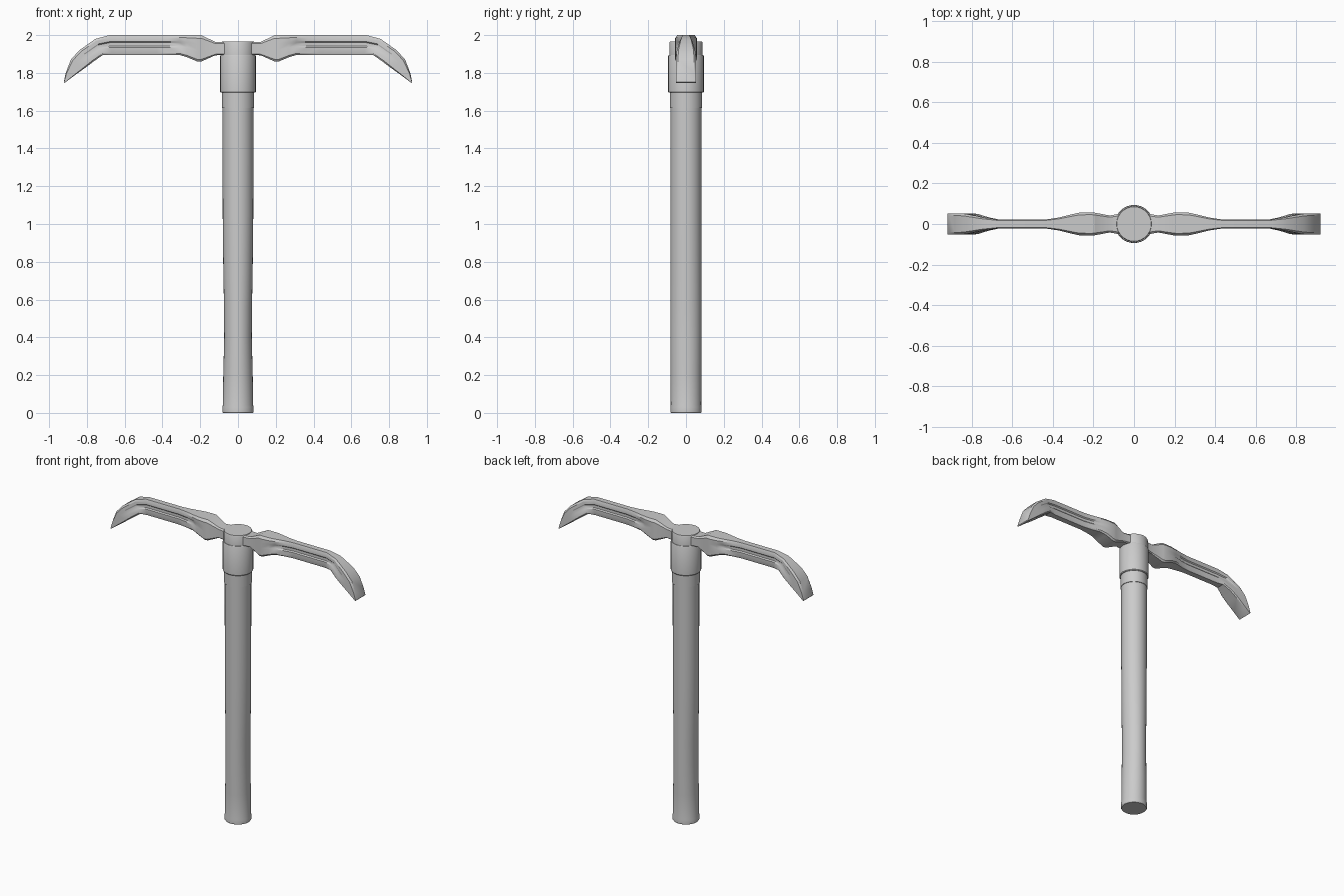
import bpy, bmesh, math

if "Cube" in bpy.data.objects:
    bpy.data.objects.remove(bpy.data.objects["Cube"])


def finish(name, rings, angle=30, mirror=False):
    """Skin a list of closed vertex rings and cap both ends."""
    bm = bmesh.new()
    loops = [[bm.verts.new(p) for p in ring] for ring in rings]
    n = len(loops[0])
    for a, b in zip(loops, loops[1:]):
        for i in range(n):
            j = (i + 1) % n
            bm.faces.new((a[i], a[j], b[j], b[i]))
    if not mirror:
        bm.faces.new(loops[0])
    bm.faces.new(loops[-1])
    bmesh.ops.recalc_face_normals(bm, faces=bm.faces)
    me = bpy.data.meshes.new(name)
    bm.to_mesh(me)
    bm.free()
    ob = bpy.data.objects.new(name, me)
    bpy.context.collection.objects.link(ob)
    if mirror:
        ob.modifiers.new("mirror", 'MIRROR').use_clip = True
    bpy.ops.object.select_all(action='DESELECT')
    bpy.context.view_layer.objects.active = ob
    ob.select_set(True)
    bpy.ops.object.shade_smooth_by_angle(angle=math.radians(angle))
    return ob


def turned(name, profile, sides=32):
    """Elliptical turned part; profile rows are (x radius, y radius, z)."""
    rings = []
    for rx, ry, z in profile:
        rings.append([(rx * math.cos(t), ry * math.sin(t), z)
                      for t in (2 * math.pi * i / sides for i in range(sides))])
    return finish(name, rings)


# Shaft, waisted at the grip in x only
turned("handle", [
    (.079, .079, 0), (.083, .083, .006), (.083, .083, .03), (.080, .081, .042),
    (.078, .082, .2), (.073, .082, .4), (.074, .082, .55), (.078, .082, .78),
    (.081, .082, 1.05), (.082, .082, 1.63)])

# Socket around the shaft top
turned("lower_collar", [(.086, .086, 1.615), (.086, .086, 1.71)])
turned("upper_collar", [(.090, .090, 1.695), (.094, .094, 1.70),
                        (.094, .094, 1.89), (.091, .091, 1.896)])
turned("top_cap", [(.088, .088, 1.88), (.088, .088, 1.96), (.085, .085, 1.966)])

# Pick head stations: top x, top z, bottom x, bottom z, half width, groove depth
stations = [
    (0, 1.963, 0, 1.895, .05, 0),
    (.075, 1.963, .075, 1.895, .05, 0),
    (.12, 1.964, .12, 1.893, .042, 0),
    (.195, 2.0, .195, 1.860, .056, 0),
    (.215, 2.0, .215, 1.860, .058, 0),
    (.27, 2.0, .27, 1.883, .056, 0),
    (.31, 2.0, .31, 1.895, .047, .006),
    (.37, 2.0, .37, 1.895, .032, .007),
    (.43, 2.0, .43, 1.895, .023, .007),
    (.68, 2.0, .67, 1.895, .023, .007),
    (.755, 1.98, .715, 1.895, .033, .006),
    (.84, 1.92, .765, 1.860, .050, 0),
    (.885, 1.87, .81, 1.826, .053, 0),
    (.912, 1.80, .87, 1.783, .053, 0),
    (.922, 1.752, .918, 1.747, .053, 0)]

# Cross-section: fraction down from the top, width factor, groove factor
section = [(0, .80, 0), (.12, 1, 0), (.32, 1, 0), (.38, 1, 1),
           (.55, 1, 1), (.62, 1, 0), (.92, 1, 0), (1, .85, 0)]
rings = []
for xt, zt, xb, zb, w, g in stations:
    side = [(xt + (xb - xt) * f, w * k - g * d, zt + (zb - zt) * f)
            for f, k, d in section]
    rings.append(side + [(x, -y, z) for x, y, z in reversed(side)])
finish("pick_head", rings, angle=25, mirror=True)
